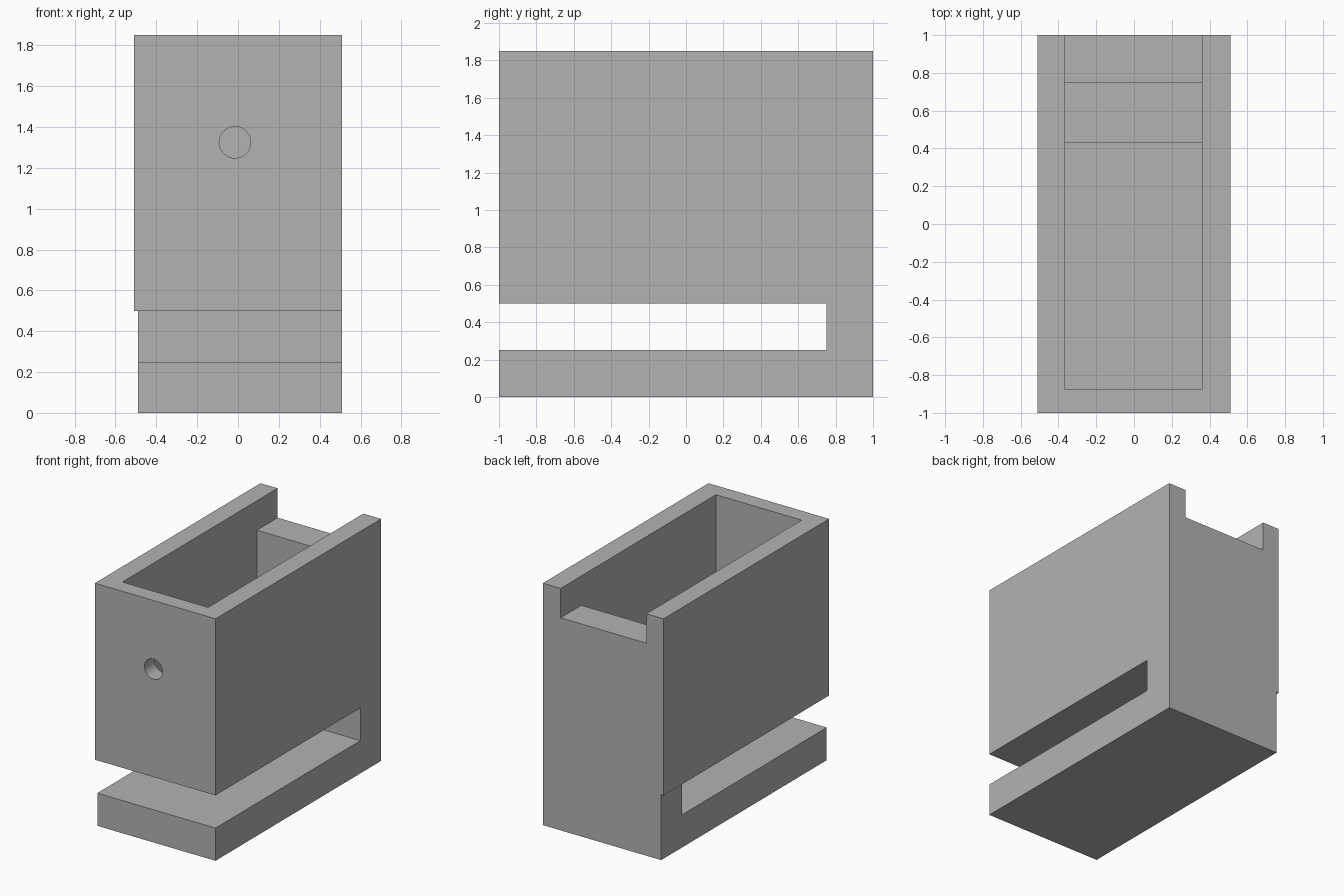
import bpy
from math import radians

if "Cube" in bpy.data.objects:
    bpy.data.objects.remove(bpy.data.objects["Cube"], do_unlink=True)

# Single matte grey
grey = bpy.data.materials.new("plain_grey")
grey.use_nodes = True
colour = (0.45, 0.45, 0.45, 1)
grey.diffuse_color = colour
grey.node_tree.nodes["Principled BSDF"].inputs["Base Color"].default_value = colour


def box(name, x, y, z):
    """Box spanning the given (low, high) ranges."""
    bpy.ops.mesh.primitive_cube_add(size=1)
    ob = bpy.context.object
    ob.name = name
    ob.location = [(a + b) / 2 for a, b in (x, y, z)]
    ob.scale = [b - a for a, b in (x, y, z)]
    bpy.ops.object.transform_apply(location=True, rotation=False, scale=True)
    ob.data.materials.append(grey)
    return ob


def cut(target, cutter):
    """Subtract the cutter from the target and discard it."""
    cutter.hide_render = True
    mod = target.modifiers.new(cutter.name, "BOOLEAN")
    mod.operation = "DIFFERENCE"
    mod.solver = "EXACT"
    mod.object = cutter
    bpy.context.view_layer.objects.active = target
    bpy.ops.object.modifier_apply(modifier=mod.name)
    bpy.data.objects.remove(cutter, do_unlink=True)


# Solid block for the holder and its clamp foot
body = box("clamp_on_holder", (-0.51, 0.51), (-1, 1), (0, 1.85))

inner = (-0.365, 0.36)

# Slightly narrower foot on one side
cut(body, box("foot_step", (-0.7, -0.49), (-1.2, 1.2), (-0.2, 0.5)))
# Open clamp slot under the box
cut(body, box("clamp_slot", (-0.8, 0.8), (-1.2, 0.75), (0.25, 0.5)))
# Main compartment, with a raised inner step towards the back
cut(body, box("deep_compartment", inner, (-0.875, 0.43), (0.625, 2)))
cut(body, box("shallow_compartment", inner, (0.4, 0.75), (0.9, 2)))
# Lowered back wall between the sides
cut(body, box("back_notch", inner, (0.7, 1.2), (1.625, 2)))

# Round hole through the front wall
bpy.ops.mesh.primitive_cylinder_add(vertices=48, radius=0.077, depth=0.5,
                                    location=(-0.015, -1, 1.325),
                                    rotation=(radians(90), 0, 0))
hole = bpy.context.object
hole.name = "front_hole"
hole.data.materials.append(grey)
cut(body, hole)

# Smooth hole wall, crisp block edges
bpy.ops.object.select_all(action="DESELECT")
body.select_set(True)
bpy.context.view_layer.objects.active = body
bpy.ops.object.shade_smooth_by_angle(angle=radians(30))
